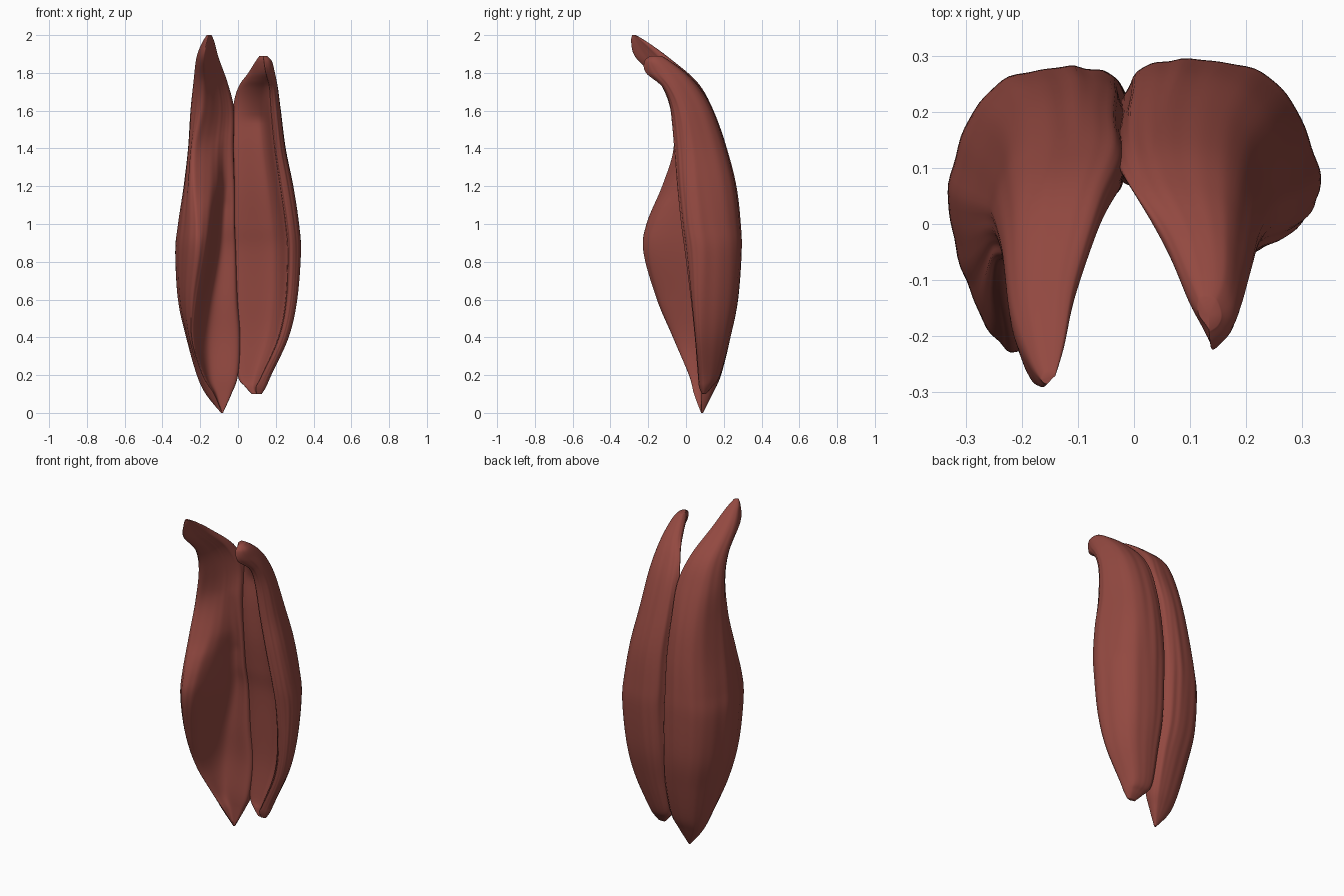
import bpy
import bmesh
from math import sin, tau
from mathutils import Vector

cube = bpy.data.objects.get("Cube")
if cube:
    bpy.data.objects.remove(cube, do_unlink=True)


def make_material(name, color):
    mat = bpy.data.materials.new(name)
    mat.use_nodes = True
    mat.diffuse_color = color
    mat.node_tree.nodes["Principled BSDF"].inputs["Base Color"].default_value = color
    return mat


def lerp(a, b, t):
    return a + (b - a) * t


def clamp(t):
    return max(0, min(1, t))


def catmull(p, q, r, s, t):
    """Smooth interpolation between q and r."""
    return 0.5 * (2 * q + (r - p) * t + (2 * p - 5 * q + 4 * r - s) * t * t
                  + (3 * q - p - 3 * r + s) * t ** 3)


def refine(points, steps, closed):
    """Resample a list of vectors with a smooth spline."""
    n = len(points)

    def pick(i):
        return points[i % n] if closed else points[max(0, min(n - 1, i))]

    result = []
    for i in range(n if closed else n - 1):
        for k in range(steps):
            result.append(catmull(pick(i - 1), pick(i), pick(i + 1), pick(i + 2), k / steps))
    if not closed:
        result.append(points[-1].copy())
    return result


def right_fold(z):
    """Fold drifts inward with height and fades out at the neck."""
    return min(0.62, 0.04 + 0.48 * z), clamp((1.45 - z) / 0.35)


def left_fold(z):
    """Narrow lip along the outer edge with a hollow behind it."""
    return 0.18, clamp((1.75 - z) / 0.2)


def cross_section(station, fold):
    """Rounded back, thin outer side, forward ridge, then a fold toward the middle."""
    z, x_in, x_out, y_in, y_out, y_back, x_ridge, y_ridge = station
    place, depth = fold(z)
    shoulder = max(0.06, place - 0.14)
    valley = place + 0.14
    outline = [
        (x_in, y_in),
        (lerp(x_in, x_out, 0.02), lerp(y_in, y_back, 0.8)),
        (lerp(x_in, x_out, 0.32), y_back),
        (lerp(x_in, x_out, 0.77), lerp(y_out, y_back, 0.84)),
        (x_out, lerp(y_out, y_back, 0.2)),
        (lerp(x_out, x_ridge, 0.3), lerp(y_out, y_ridge, 0.5)),
        (x_ridge, y_ridge),
        (lerp(x_ridge, x_in, shoulder),
         lerp(y_ridge, y_in, shoulder * (1 - 0.5 * depth))),
        (lerp(x_ridge, x_in, valley),
         lerp(y_ridge, y_in, lerp(valley, 1, 0.85 * depth))),
    ]
    return refine([Vector((x, y, z)) for x, y in outline], 11, True)


def build_lobe(name, stations, fold, material):
    rows = refine([Vector(s) for s in stations], 8, False)
    bm = bmesh.new()
    rings = []
    for j, row in enumerate(rows):
        ring = cross_section(row, fold)
        center = sum(ring, Vector()) / len(ring)
        width = abs(row[2] - row[1])
        verts = []
        for i, co in enumerate(ring):
            # shallow fibre grooves running along the length
            a = tau * i / len(ring)
            groove = sin(13 * a + 0.05 * j) + 0.6 * sin(22 * a - 0.07 * j)
            verts.append(bm.verts.new(co + (co - center) * 0.008 * groove * min(1, width * 4)))
        rings.append(verts)
    for low, high in zip(rings, rings[1:]):
        for i in range(len(low)):
            k = (i + 1) % len(low)
            bm.faces.new((low[i], low[k], high[k], high[i]))
    # close both ends
    for ring in (rings[0], rings[-1]):
        tip = bm.verts.new(sum((v.co for v in ring), Vector()) / len(ring))
        for i in range(len(ring)):
            bm.faces.new((ring[i], ring[(i + 1) % len(ring)], tip))
    bmesh.ops.recalc_face_normals(bm, faces=bm.faces)
    mesh = bpy.data.meshes.new(name)
    bm.to_mesh(mesh)
    bm.free()
    mesh.materials.append(material)
    obj = bpy.data.objects.new(name, mesh)
    bpy.context.collection.objects.link(obj)
    bpy.ops.object.select_all(action='DESELECT')
    obj.select_set(True)
    bpy.context.view_layer.objects.active = obj
    bpy.ops.object.shade_smooth_by_angle(angle=1.0)


muscle_red = make_material("muscle red", (0.29, 0.066, 0.052, 1))

# z, inner x, outer x, inner y, outer y, back y, ridge x, ridge y
right_stations = [
    (0, -.08, -.09, .08, .08, .09, -.085, .08),
    (.1, -.04, -.17, .085, .08, .14, -.13, .045),
    (.2, -.01, -.215, .09, .07, .185, -.19, .02),
    (.4, 0, -.27, .11, .05, .235, -.25, -.06),
    (.6, -.01, -.315, .11, .03, .27, -.255, -.145),
    (.85, -.015, -.33, .11, .02, .28, -.23, -.22),
    (1, -.02, -.315, .09, 0, .275, -.225, -.205),
    (1.2, -.02, -.285, .075, -.01, .255, -.235, -.125),
    (1.4, -.025, -.262, .065, -.01, .215, -.23, -.065),
    (1.6, -.025, -.25, .065, -.01, .145, -.19, -.08),
    (1.75, -.06, -.235, 0, -.06, .06, -.18, -.14),
    (1.88, -.105, -.22, -.13, -.17, -.09, -.18, -.265),
    (1.96, -.125, -.19, -.22, -.24, -.2, -.165, -.29),
    (2, -.14, -.165, -.27, -.28, -.265, -.155, -.285),
]
left_stations = [
    (.1, .075, .125, .09, .09, .105, .1, .085),
    (.14, .04, .15, .095, .085, .14, .1, .07),
    (.2, .005, .175, .11, .08, .18, .13, .065),
    (.4, 0, .265, .13, .06, .235, .22, .05),
    (.6, -.01, .31, .13, .05, .275, .26, .03),
    (.85, -.01, .33, .12, .05, .293, .27, 0),
    (1, -.015, .32, .1, .03, .288, .26, -.02),
    (1.2, -.015, .29, .08, .01, .265, .23, -.04),
    (1.4, -.02, .25, .075, 0, .215, .2, -.055),
    (1.6, -.015, .225, .08, -.03, .145, .18, -.075),
    (1.72, .01, .21, .04, -.08, .075, .17, -.12),
    (1.8, .06, .195, -.05, -.13, 0, .15, -.21),
    (1.86, .095, .18, -.13, -.17, -.08, .14, -.22),
    (1.89, .115, .155, -.16, -.17, -.13, .135, -.19),
]

# the right lobe folds forward deeply, the left one is a shallow hollow in front
build_lobe("right_muscle_lobe", right_stations, right_fold, muscle_red)
build_lobe("left_muscle_lobe", left_stations, left_fold, muscle_red)
